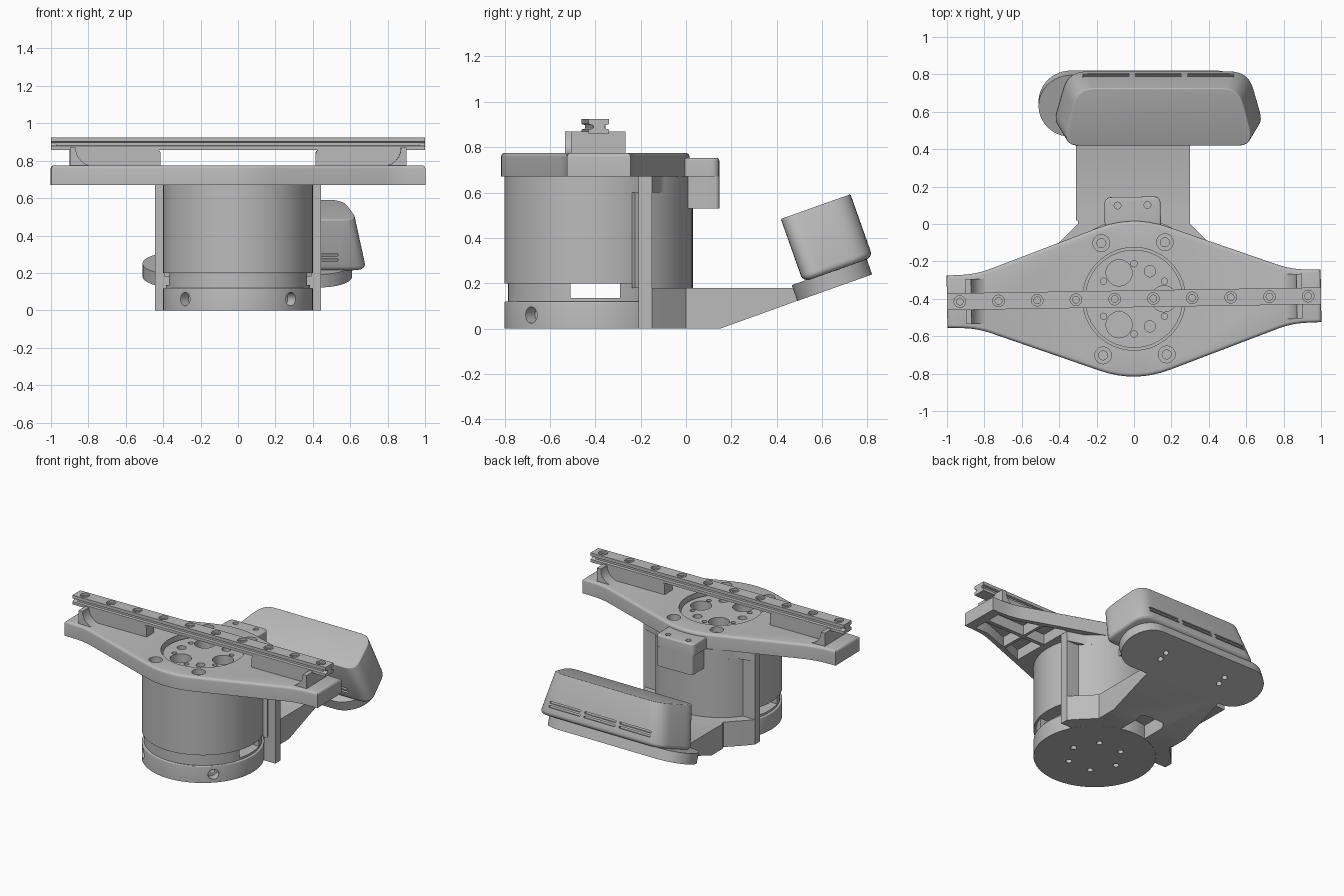
import bpy, bmesh, math
from mathutils import Matrix, Vector

if "Cube" in bpy.data.objects:
    bpy.data.objects.remove(bpy.data.objects["Cube"])

grey = bpy.data.materials.new("satin_grey")
grey.use_nodes = True
GREY = (0.5, 0.5, 0.5, 1)
grey.diffuse_color = GREY
grey.node_tree.nodes["Principled BSDF"].inputs["Base Color"].default_value = GREY

ALONG_X = Matrix(((0, 0, 1, 0), (1, 0, 0, 0), (0, 1, 0, 0), (0, 0, 0, 1)))
ALONG_Y = Matrix(((1, 0, 0, 0), (0, 0, -1, 0), (0, 1, 0, 0), (0, 0, 0, 1)))
CENTRE = Matrix.Translation((0, -0.4, 0))
TWIST = CENTRE @ Matrix.Rotation(math.radians(0.9), 4, 'Z')
parts = []


def circle(r, x=0, y=0, n=64):
    return [(x + r * math.cos(math.tau * i / n), y + r * math.sin(math.tau * i / n)) for i in range(n)]


def arc(r, a, b, n=32):
    return [(r * math.cos(math.radians(a + (b - a) * i / n)),
             r * math.sin(math.radians(a + (b - a) * i / n))) for i in range(n + 1)]


def box(x0, x1, y0, y1):
    return [(x0, y0), (x1, y0), (x1, y1), (x0, y1)]


def rounded(pts, radii, n=8):
    """Round each corner of a polygon."""
    if not isinstance(radii, (list, tuple)):
        radii = [radii] * len(pts)
    out = []
    for i, p in enumerate(pts):
        p, a, b = Vector(p), Vector(pts[i - 1]), Vector(pts[(i + 1) % len(pts)])
        if radii[i] == 0:
            out.append(tuple(p))
            continue
        s, e = p + (a - p).normalized() * radii[i], p + (b - p).normalized() * radii[i]
        for k in range(n + 1):
            t = k / n
            out.append(tuple(s * (1 - t) ** 2 + p * 2 * t * (1 - t) + e * t * t))
    return out


def prism(name, outlines, z0, z1, matrix=None, top=0, bottom=0, taper=1, keep=True):
    """Extrude one outline, or a list of outlines, with optional rim bevels."""
    if not isinstance(outlines[0], list):
        outlines = [outlines]
    bm = bmesh.new()
    for pts in outlines:
        lo = [bm.verts.new((x, y, z0)) for x, y in pts]
        hi = [bm.verts.new((x * taper, y, z1)) for x, y in pts]
        bm.faces.new(lo)
        bm.faces.new(hi)
        for i in range(len(pts)):
            bm.faces.new((lo[i - 1], lo[i], hi[i], hi[i - 1]))
    bmesh.ops.recalc_face_normals(bm, faces=bm.faces)
    for z, size in ((z1, top), (z0, bottom)):
        if size:
            rim = [e for e in bm.edges if all(abs(v.co.z - z) < 1e-5 for v in e.verts)]
            bmesh.ops.bevel(bm, geom=rim, offset=size, segments=4, profile=0.5, affect='EDGES')
    if matrix:
        bm.transform(matrix)
    mesh = bpy.data.meshes.new(name)
    bm.to_mesh(mesh)
    bm.free()
    mesh.materials.append(grey)
    ob = bpy.data.objects.new(name, mesh)
    bpy.context.collection.objects.link(ob)
    if keep:
        parts.append(ob)
    return ob


def cut(ob, outlines, z0, z1, matrix=None):
    cutter = prism("cutter", outlines, z0, z1, matrix, keep=False)
    cutter.hide_render = True
    mod = ob.modifiers.new("cut", 'BOOLEAN')
    mod.operation, mod.solver, mod.object = 'DIFFERENCE', 'EXACT', cutter
    bpy.context.view_layer.objects.active = ob
    bpy.ops.object.modifier_apply(modifier=mod.name)
    bpy.data.objects.remove(cutter)


def holes(ob, spots, r, z0, z1, matrix=None):
    cut(ob, [circle(r, x, y, 24) for x, y in spots], z0, z1, matrix)


# Motor body, modelled around its own axis
base = prism("motor_base", circle(0.4, n=96), 0, 0.12, top=0.006)
holes(base, arc(0.18, 0, 300, 5), 0.02, -0.05, 0.03)
for k in range(4):
    side = Matrix.Rotation(math.radians(45 + 90 * k), 4, 'Z') @ ALONG_X
    holes(base, [(0, 0.06)], 0.036, 0.34, 0.5, side)
    holes(base, [(0, 0.06)], 0.018, 0.3, 0.36, side)
ring = prism("motor_vent_ring", circle(0.385, n=96), 0.12, 0.2)
cut(ring, box(-0.5, 0.5, -0.11, 0.11), 0.135, 0.25)
housing = prism("motor_housing", circle(0.4, n=96), 0.2, 0.67)
rotor = prism("rotor_face", circle(0.262), 0.67, 0.745)
holes(rotor, arc(0.16, 0, 240, 2), 0.07, 0.68, 0.8)
holes(rotor, arc(0.17, 60, 300, 2), 0.03, 0.7, 0.8)
holes(rotor, arc(0.188, 30, 330, 5), 0.017, 0.7, 0.8)
for ob in (base, ring, housing, rotor):
    ob.matrix_world = CENTRE

# Wide top plate with hollow underside
half = [(0, -0.45), (0.84, -0.145), (1, -0.14), (1, 0.14), (0.84, 0.145), (0, 0.45)]
plan = half + [(-x, y) for x, y in half[-2:0:-1]]
plate = prism("top_plate", rounded(plan, [0.2, 0.08, 0, 0, 0.08, 0.2, 0.08, 0, 0, 0.08]), 0.67, 0.775, top=0.018)
cut(plate, circle(0.275), 0.6, 0.9)
pocket_a = [(0.45, 0.014), (0.61, 0.014), (0.61, 0.19), (0.45, 0.25)]
pocket_b = [(0.63, 0.014), (0.93, 0.014), (0.93, 0.115), (0.83, 0.115), (0.63, 0.185)]
cut(plate, [[(x * sx, y * sy) for x, y in p] for p in (pocket_a, pocket_b)
            for sx in (1, -1) for sy in (1, -1)], 0.6, 0.745)
corners = [(sx * 0.17, sy * 0.3) for sx in (1, -1) for sy in (1, -1)]
holes(plate, corners, 0.045, 0.735, 0.8)
holes(plate, corners, 0.024, 0.69, 0.75)
top_parts = [plate]

# Rear tab with the block below it
tab = prism("rear_tab", rounded(box(-0.15, 0.15, 0.36, 0.545), [0, 0, 0.04, 0.04]), 0.67, 0.752, top=0.01)
holes(tab, [(-0.08, 0.5), (0.08, 0.5)], 0.018, 0.69, 0.8)
block = prism("rear_block", rounded(box(-0.14, 0.14, 0.4, 0.545), [0, 0, 0.02, 0.02]), 0.53, 0.67)
top_parts += [tab, block]

# End posts, fillets and ribs that carry the rail
for s, side in ((1, "left"), (-1, "right")):
    post = prism(side + "_post", rounded([(s * 0.865, -0.15), (s, -0.155), (s, 0.155), (s * 0.865, 0.15)],
                                         [0.035, 0.006, 0.006, 0.035]), 0.67, 0.93, top=0.006)
    cut(post, box(-1.1, 1.1, -0.05, 0.05), 0.86, 1)
    curve = [(s * (0.87 - 0.1 * (1 - math.sin(t * math.pi / 12))), 0.77 + 0.1 * (1 - math.cos(t * math.pi / 12)))
             for t in range(7)]
    fillet = prism(side + "_post_fillet", curve + [(s * 0.9, 0.87), (s * 0.9, 0.77)], -0.12, 0.12, ALONG_Y)
    rib = prism(side + "_rail_rib", rounded([(s * 0.415, 0.76), (s * 0.9, 0.76), (s * 0.9, 0.86), (s * 0.415, 0.86)],
                                            [0, 0, 0, 0.025]), -0.045, 0.045, ALONG_Y)
    top_parts += [post, fillet, rib]

# Grooved rail across the top
edge = [(0.045, 0.858), (0.045, 0.878), (0.03, 0.882), (0.03, 0.898), (0.045, 0.902), (0.045, 0.925)]
rail = prism("mounting_rail", edge + [(-y, z) for y, z in reversed(edge)], -1, 1, ALONG_X)
spots = [((i - 4.5) * 0.207, 0) for i in range(10)]
holes(rail, spots, 0.031, 0.91, 1)
holes(rail, spots, 0.018, 0.87, 0.92)
for s in (1, -1):
    holes(rail, [(-0.032, 0.89), (0.032, 0.89)], 0.008, s * 0.97, s * 1.1, ALONG_X)
top_parts.append(rail)
for ob in top_parts:
    ob.matrix_world = TWIST

# Bracket hugging the back of the motor
right_edge = [(0.3, 0.1), (0.3, 0.0), (0.4, -0.1), (0.445, -0.15), (0.445, -0.21)]
foot_plan = [(-x, y) for x, y in reversed(right_edge)] + right_edge
foot = prism("bracket_foot", foot_plan, 0, 0.18)
band_plan = [(x, y - 0.4) for x, y in arc(0.43, 42, 138)]
band_plan += [(-x, y) for x, y in right_edge[3:]] + list(reversed(right_edge[3:]))
band = prism("bracket_top_band", band_plan, 0.6, 0.67)
for ob in (foot, band):
    cut(ob, circle(0.401, 0, -0.4, 96), -0.1, 0.9)
shell = prism("bracket_shell", arc(0.43, 24, 156) + arc(0.4, 156, 24), 0.18, 0.6)
shell.matrix_world = CENTRE
for s, side in ((1, "left"), (-1, "right")):
    prism(side + "_bracket_wing", [(s * 0.352, -0.21), (s * 0.445, -0.21), (s * 0.445, -0.15), (s * 0.316, -0.15)],
          0.18, 0.6)

# Arm rising to the sensor pad
arm = prism("bracket_arm", [(0.02, 0), (0.15, 0), (0.56, 0.148), (0.56, 0.21), (0.47, 0.18), (0.02, 0.18)],
            -0.31, 0.3, ALONG_X)
for ob in (arm, foot):
    cut(ob, rounded(box(-0.1, 0.1, -0.1, 0.2), 0.04), -0.1, 0.1)

# Tilted pad and sensor
TILT = Matrix.Translation((0.13, 0.67, 0.26)) @ Matrix.Rotation(math.radians(19.5), 4, 'X')
stadium = [(x + 0.305, y - 0.04) for x, y in arc(0.175, -90, 90)]
stadium += [(x - 0.465, y - 0.04) for x, y in arc(0.175, 90, 270)]
pad = prism("sensor_pad", stadium, -0.07, 0.004)
holes(pad, [(x, y) for x in (-0.33, 0.17) for y in (-0.07, -0.01)], 0.018, -0.1, -0.03)
sensor = prism("sensor_case", rounded([(-0.575, -0.163), (0.575, -0.163), (0.485, 0.163), (-0.485, 0.163)], 0.1),
               0, 0.295, top=0.006, bottom=0.03, taper=0.89)
# Vent slots front and back
slots = [rounded(box(x - 0.125, x + 0.125, z, z + 0.014), 0.006, 3)
         for x in (-0.28, 0, 0.28) for z in (0.06, 0.088)]
for y in (-0.175, 0.175):
    cut(sensor, slots, -y - 0.03, -y + 0.03, ALONG_Y)
for ob in (pad, sensor):
    ob.matrix_world = TILT

# Smooth curved surfaces, keep hard edges
bpy.ops.object.select_all(action='DESELECT')
for ob in parts:
    ob.select_set(True)
bpy.context.view_layer.objects.active = plate
bpy.ops.object.shade_smooth_by_angle(angle=math.radians(30))
